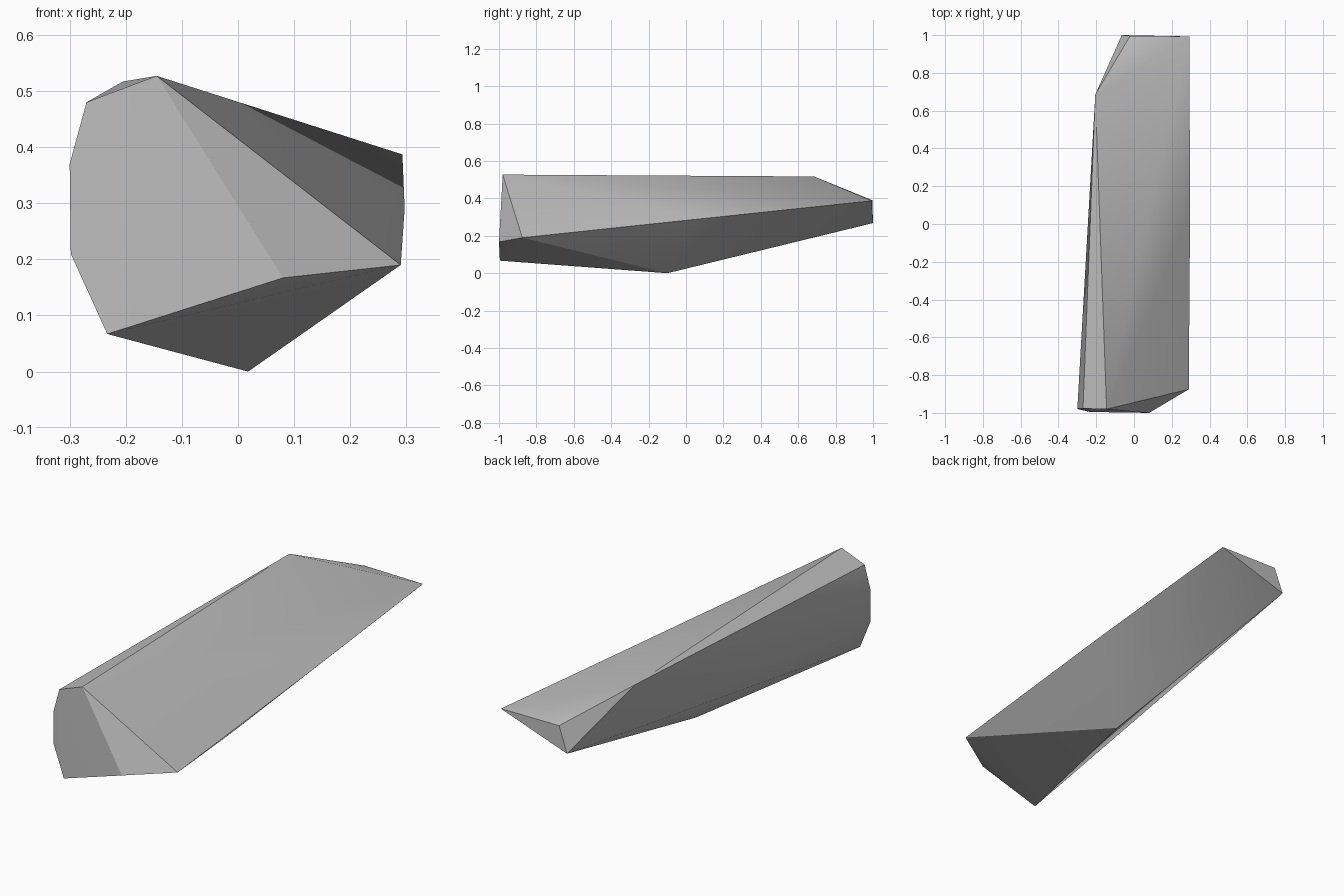
import bpy
import bmesh
import math

# Remove the default cube
default_cube = bpy.data.objects.get("Cube")
if default_cube:
    bpy.data.objects.remove(default_cube, do_unlink=True)


def make_material(name, rgb):
    """Plain matte material with one flat colour."""
    material = bpy.data.materials.new(name)
    material.use_nodes = True
    colour = (*rgb, 1.0)
    material.diffuse_color = colour
    shader = material.node_tree.nodes["Principled BSDF"]
    shader.inputs["Base Color"].default_value = colour
    shader.inputs["Roughness"].default_value = 0.9
    return material


def make_hull(name, points, material):
    """Wrap a faceted solid around a few corner points."""
    bm = bmesh.new()
    for point in points:
        bm.verts.new(point)
    result = bmesh.ops.convex_hull(bm, input=bm.verts)
    loose = set(result["geom_interior"]) | set(result["geom_unused"])
    loose_verts = [v for v in loose if isinstance(v, bmesh.types.BMVert)]
    bmesh.ops.delete(bm, geom=loose_verts, context="VERTS")
    bmesh.ops.recalc_face_normals(bm, faces=bm.faces)
    mesh = bpy.data.meshes.new(name)
    bm.to_mesh(mesh)
    bm.free()
    mesh.materials.append(material)
    obj = bpy.data.objects.new(name, mesh)
    bpy.context.collection.objects.link(obj)
    return obj


# Broad end of the shard, clockwise from its peak
front_corners = [
    (-0.145, -0.98, 0.527),
    (0.29, -0.875, 0.19),
    (0.08, -1, 0.167),
    (-0.233, -0.995, 0.067),
    (-0.298, -0.98, 0.21),
    (-0.3, -0.977, 0.37),
    (-0.27, -0.977, 0.48),
]

# Keel, bulge on the long edge and rear shoulder
middle_corners = [
    (0.018, -0.1, 0),
    (0.297, 0.07, 0.29),
    (-0.205, 0.685, 0.517),
]

# Narrow chipped end
back_corners = [
    (0.293, 0.993, 0.387),
    (-0.02, 0.996, 0.39),
    (-0.065, 1, 0.268),
]

stone_grey = make_material("stone grey", (0.5, 0.5, 0.5))
shard = make_hull("rock_shard", front_corners + middle_corners + back_corners, stone_grey)

# Soft shading across shallow facets, crisp main ridges
bpy.ops.object.select_all(action="DESELECT")
shard.select_set(True)
bpy.context.view_layer.objects.active = shard
bpy.ops.object.shade_smooth_by_angle(angle=math.radians(30))
